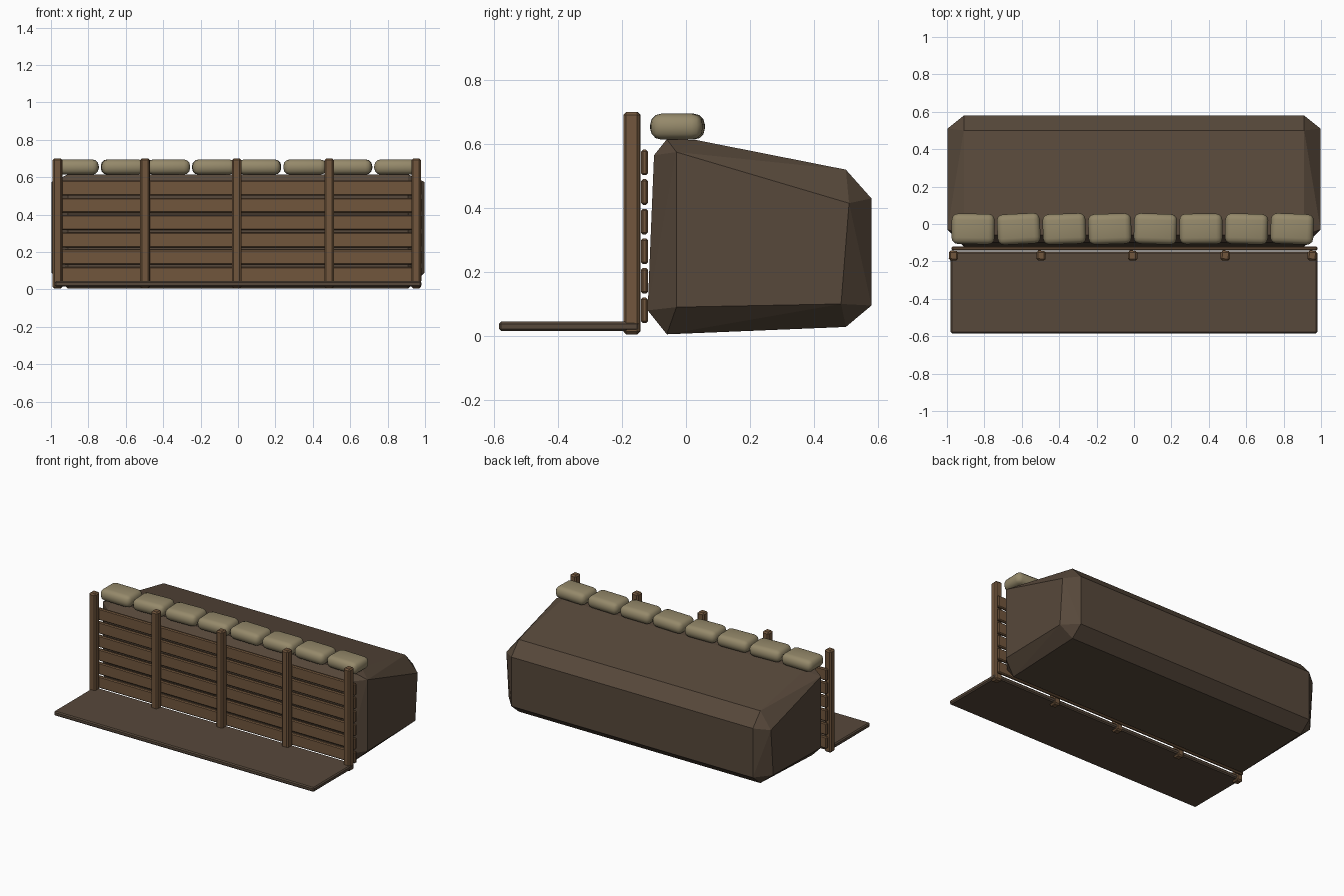
import bpy, bmesh, random
from mathutils import Matrix

random.seed(4)
if "Cube" in bpy.data.objects:
    bpy.data.objects.remove(bpy.data.objects["Cube"])


def material(name, rgb):
    m = bpy.data.materials.new(name)
    m.use_nodes = True
    m.diffuse_color = (*rgb, 1)
    bsdf = m.node_tree.nodes["Principled BSDF"]
    bsdf.inputs["Base Color"].default_value = (*rgb, 1)
    bsdf.inputs["Roughness"].default_value = 0.9
    return m


earth = material("earth brown", (0.095, 0.065, 0.043))
wood = material("timber brown", (0.165, 0.093, 0.046))
canvas = material("sandbag canvas", (0.30, 0.25, 0.145))


def finish(bm, name, mat):
    bmesh.ops.recalc_face_normals(bm, faces=bm.faces)
    mesh = bpy.data.meshes.new(name)
    bm.to_mesh(mesh)
    bm.free()
    mesh.materials.append(mat)
    ob = bpy.data.objects.new(name, mesh)
    bpy.context.collection.objects.link(ob)
    return ob


def box(name, lo, hi, mat, bevel, segments=1, turn=0):
    """Bevelled box between two corners, turned about its own upright axis."""
    size = [b - a for a, b in zip(lo, hi)]
    mid = [(a + b) / 2 for a, b in zip(lo, hi)]
    bm = bmesh.new()
    bmesh.ops.create_cube(bm, size=1)
    bmesh.ops.scale(bm, vec=size, verts=bm.verts)
    bmesh.ops.bevel(bm, geom=bm.edges[:], offset=bevel, segments=segments,
                    profile=0.5, affect='EDGES')
    bmesh.ops.transform(bm, matrix=Matrix.Translation(mid) @ Matrix.Rotation(turn, 4, 'Z'),
                        verts=bm.verts)
    return finish(bm, name, mat)


# Earth bank: chamfered hull of a long profile and smaller end faces
profile = [(-0.06, 0.005), (-0.12, 0.08), (-0.10, 0.565), (-0.06, 0.615),
           (0.03, 0.613), (0.50, 0.52), (0.58, 0.43), (0.58, 0.095), (0.50, 0.028)]
end_face = [(-0.03, 0.09), (-0.03, 0.575), (0.51, 0.415), (0.485, 0.10)]
bm = bmesh.new()
for side in (-1, 1):
    for ring, x in ((profile, 0.91), (end_face, 0.997)):
        for y, z in ring:
            bm.verts.new((side * x, y, z))
bmesh.ops.convex_hull(bm, input=bm.verts)
bmesh.ops.dissolve_limit(bm, angle_limit=0.03, verts=bm.verts, edges=bm.edges)
finish(bm, "earth_bank", earth)

# Trench floor
box("floor_slab", (-0.98, -0.585, 0.015), (0.98, -0.147, 0.045), earth, 0.007)

# Revetment planks
for i in range(6):
    z = 0.04 + i * 0.0925
    box(f"plank_{i + 1}", (-0.975, -0.141, z), (0.98, -0.119, z + 0.08), wood, 0.006)

# Upright posts
for i, x in enumerate((-0.965, -0.497, -0.007, 0.488, 0.953)):
    box(f"post_{i + 1}", (x - 0.025, -0.195, 0.005), (x + 0.025, -0.143, 0.70), wood, 0.009,
        turn=random.uniform(-0.06, 0.06))

# Row of sandbags along the crest
for i in range(8):
    x = -0.86 + i * 0.2436
    bag = box(f"sandbag_{i + 1}", (x - 0.115, -0.108, 0.614), (x + 0.115, 0.055, 0.695), canvas,
              0.034, 3, random.uniform(-0.06, 0.06))
    bpy.ops.object.select_all(action='DESELECT')
    bag.select_set(True)
    bpy.context.view_layer.objects.active = bag
    bpy.ops.object.shade_smooth_by_angle(angle=0.8)
